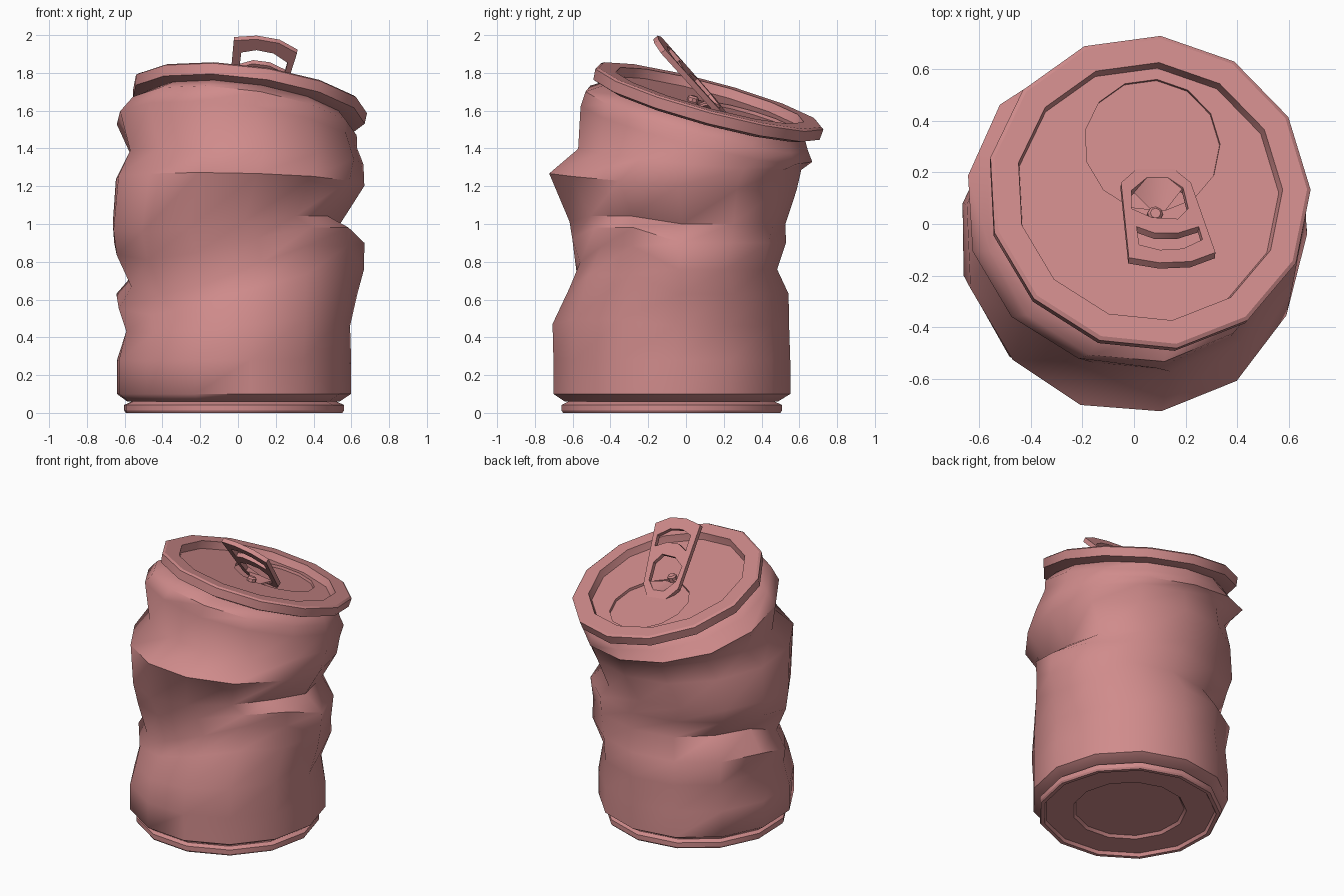
import bpy, bmesh, math, random
from mathutils import Vector, Matrix

if "Cube" in bpy.data.objects:
    bpy.data.objects.remove(bpy.data.objects["Cube"])

random.seed(4)
SIDES = 13
PHASE = math.radians(85)

pink = bpy.data.materials.new("dusty_pink")
pink.diffuse_color = (0.63, 0.26, 0.26, 1)
pink.use_nodes = True
pink.node_tree.nodes["Principled BSDF"].inputs["Base Color"].default_value = pink.diffuse_color


def finish(name, bm, angle=30):
    bmesh.ops.recalc_face_normals(bm, faces=bm.faces)
    mesh = bpy.data.meshes.new(name)
    bm.to_mesh(mesh)
    bm.free()
    mesh.materials.append(pink)
    ob = bpy.data.objects.new(name, mesh)
    bpy.context.collection.objects.link(ob)
    bpy.ops.object.select_all(action='DESELECT')
    ob.select_set(True)
    bpy.context.view_layer.objects.active = ob
    bpy.ops.object.shade_smooth_by_angle(angle=math.radians(angle))
    return ob


def skin(bm, rings, closed=False):
    """Bridge rings of points with quads; cap the ends unless closed."""
    loops = [[bm.verts.new(p) for p in ring] for ring in rings]
    pairs = list(zip(loops, loops[1:])) + ([(loops[-1], loops[0])] if closed else [])
    for a, b in pairs:
        n = len(a)
        for i in range(n):
            j = (i + 1) % n
            bm.faces.new((a[i], a[j], b[j], b[i]))
    if not closed:
        bm.faces.new(loops[0])
        bm.faces.new(loops[-1])


def circle(r, cx=0, cy=0, n=SIDES, phase=PHASE):
    return [(cx + r * math.cos(phase + 2 * math.pi * i / n),
             cy + r * math.sin(phase + 2 * math.pi * i / n)) for i in range(n)]


def lathe(name, profile, matrix, closed=False, n=SIDES):
    bm = bmesh.new()
    skin(bm, [[matrix @ Vector((x, y, h)) for x, y in circle(r, n=n)]
              for r, h in profile], closed)
    return finish(name, bm)


def plate(name, loops, place, thickness):
    """Flat plate from an outline and holes, extruded by a vector."""
    bm = bmesh.new()
    for loop in loops:
        vs = [bm.verts.new(place(x, y)) for x, y in loop]
        for i in range(len(vs)):
            bm.edges.new((vs[i - 1], vs[i]))
    bmesh.ops.triangle_fill(bm, use_beauty=True, edges=bm.edges[:])
    ext = bmesh.ops.extrude_face_region(bm, geom=bm.faces[:], use_keep_orig=True)
    bmesh.ops.translate(bm, vec=thickness,
                        verts=[v for v in ext["geom"] if isinstance(v, bmesh.types.BMVert)])
    return finish(name, bm)


# Crumpled body: height, tilt, then x and y extents of each ring
RINGS = [
    (0.06, 0, -.59, .53, -.64, .48),
    (0.10, 0, -.645, .59, -.70, .545),
    (0.28, 0, -.645, .59, -.70, .545),
    (0.46, 0, -.625, .595, -.70, .545),
    (0.63, 0, -.645, .615, -.63, .545),
    (0.76, 0, -.585, .65, -.59, .475),
    (0.90, 0, -.66, .66, -.60, .52),
    (1.00, 0, -.675, .55, -.62, .54),
    (1.21, .25, -.645, .655, -.73, .60),
    (1.335, .35, -.575, .66, -.56, .60),
    (1.46, .9, -.65, .63, -.55, .67),
    (1.53, 1, -.57, .62, -.53, .64),
    (1.60, 1, -.47, .57, -.42, .62),
]
# Dents: angle, height, depth, angular width, height width
DENTS = [(-60, .76, .07, 30, .10), (-125, .56, .06, 28, .10),
         (20, .46, .04, 16, .08), (150, .76, .06, 30, .08),
         (175, .46, .05, 15, .08), (110, 1.0, .04, 30, .08),
         (-20, 1.0, .03, 25, .08), (60, 1.21, .03, 25, .08)]
rings = []
for k, (z, tilt, x0, x1, y0, y1) in enumerate(RINGS):
    cx, cy = (x0 + x1) / 2, (y0 + y1) / 2
    ring = []
    for ux, uy in circle(1.015):
        ang = math.degrees(math.atan2(uy, ux))
        s = 1 + (random.uniform(-.018, .018) if 2 < k < 11 else 0)
        for a, h, depth, aw, hw in DENTS:
            d = (ang - a + 180) % 360 - 180
            s -= depth / .6 * math.exp(-(d / aw) ** 2 - ((z - h) / hw) ** 2)
        x, y = cx + ux * s * (x1 - x0) / 2, cy + uy * s * (y1 - y0) / 2
        # the front fold climbs towards the right
        fold = .17 * ux * max(0, -uy) ** .7 * math.exp(-((z - .74) / .25) ** 2)
        ring.append((x, y, z + 1.4 * fold - tilt * (.131 * (x - .06) + .272 * (y - .125))))
    rings.append(ring)
bm = bmesh.new()
skin(bm, rings)
finish("crumpled_body", bm, 55)

# Stepped base
lathe("base_ring", [(.35, .04), (.365, .022), (.545, .022), (.555, 0), (.58, 0),
                    (.588, .012), (.588, .042), (.56, .055), (.53, .07)],
      Matrix.Translation((-.027, -.078, 0)))

# Tilted lid
normal = Vector((.131, .272, 1)).normalized()
lid = Matrix.Translation((.06, .125, 1.68)) @ Vector((0, 0, 1)).rotation_difference(normal).to_matrix().to_4x4()
lathe("lid_rim", [(.50, -.09), (.575, -.085), (.625, -.068), (.63, -.01), (.615, 0),
                  (.52, 0), (.51, -.055)], lid, closed=True)
plate("lid_panel", [circle(.515), circle(.265, .02, .20)],
      lambda x, y: lid @ Vector((x, y, -.05)), normal * -.025)
plate("mouth_panel", [circle(.28, .02, .20)],
      lambda x, y: lid @ Vector((x, y, -.068)), normal * -.015)

# Raised pull tab with finger hole and rivet hole
tab_outline = [(-.02, -.13), (.10, -.15), (.22, -.145), (.315, -.11),
               (.22, .16), (.14, .225), (.03, .23), (-.05, .16)]
finger_hole = [(.02, -.08), (.10, -.10), (.19, -.095), (.265, -.06),
               (.25, -.01), (.17, -.035), (.08, -.035), (.01, -.01)]
rivet_hole = [(-.01, .06), (.07, .025), (.17, .02), (.21, .06),
              (.19, .14), (.13, .18), (.05, .18), (-.01, .13)]


def tab_point(x, y):
    return Vector((x, y, 1.99 - .13 * (x + .02) - 1.15 * (y + .13)))


tab_normal = Vector((.13, 1.15, 1)).normalized()
plate("pull_tab", [tab_outline, finger_hole, rivet_hole], tab_point, tab_normal * -.03)

# Bent tongue and rivet that hold the tab to the lid
tongue = [(-.01, .13), (.05, .18), (.13, .18), (.19, .14), (.12, .05), (.07, .05)]
plate("rivet_tongue", [tongue],
      lambda x, y: tab_point(x, y).lerp(Vector((x, y, 1.63)), min(1, max(0, (.18 - y) / .12))),
      Vector((0, 0, -.012)))
lathe("rivet", [(.03, -.06), (.03, -.03), (.02, -.02)],
      lid @ Matrix.Translation((.025, -.08, 0)), n=8)
